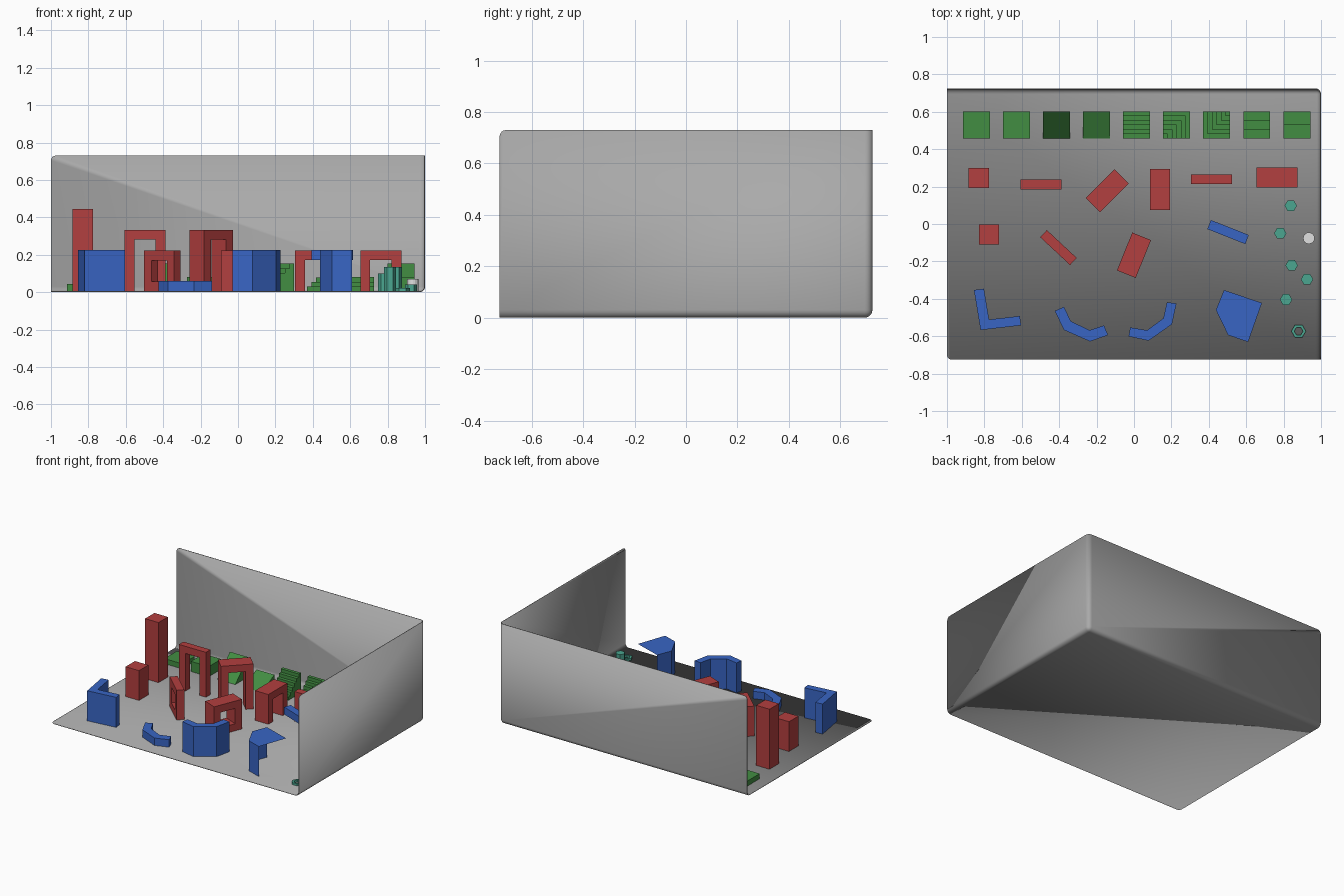
import bpy, bmesh, math
from mathutils import Matrix, Vector

if "Cube" in bpy.data.objects:
    bpy.data.objects.remove(bpy.data.objects["Cube"])


def material(name, rgb):
    m = bpy.data.materials.new(name)
    m.diffuse_color = (*rgb, 1)
    m.use_nodes = True
    m.node_tree.nodes["Principled BSDF"].inputs["Base Color"].default_value = m.diffuse_color
    return m


GREY = material("grey", (0.40, 0.40, 0.40))
GREEN = material("green", (0.055, 0.27, 0.055))
RED = material("red", (0.45, 0.05, 0.05))
BLUE = material("blue", (0.04, 0.13, 0.55))
TEAL = material("teal", (0.07, 0.38, 0.28))
WHITE = material("light_grey", (0.75, 0.75, 0.75))
FLOOR = 0.006


def finish(bm, name, mat, loc=(0, 0, 0), angle=0):
    me = bpy.data.meshes.new(name)
    bm.to_mesh(me)
    bm.free()
    me.materials.append(mat)
    ob = bpy.data.objects.new(name, me)
    ob.location = loc
    ob.rotation_euler.z = math.radians(angle)
    bpy.context.collection.objects.link(ob)
    return ob


def prism(name, pts, lo, hi, mat, plane="XY", hole=None, loc=(0, 0, FLOOR), angle=0):
    """Extrude a 2D outline (optionally with a matching hole) along the third axis."""
    place = {"XY": lambda u, v, w: (u, v, w),
             "XZ": lambda u, v, w: (u, w, v),
             "YZ": lambda u, v, w: (w, u, v)}[plane]
    bm = bmesh.new()
    n = len(pts)
    loops = [pts] + ([hole] if hole else [])
    rings = [[[bm.verts.new(place(u, v, w)) for u, v in lp] for w in (lo, hi)] for lp in loops]
    for a, b in rings:
        for i in range(n):
            j = (i + 1) % n
            bm.faces.new((a[i], a[j], b[j], b[i]))
    for k in (0, 1):
        if hole:
            o, h = rings[0][k], rings[1][k]
            for i in range(n):
                j = (i + 1) % n
                bm.faces.new((o[i], o[j], h[j], h[i]))
        else:
            bm.faces.new(rings[0][k])
    bmesh.ops.recalc_face_normals(bm, faces=bm.faces)
    return finish(bm, name, mat, loc, angle)


def rect(x0, y0, x1, y1):
    return [(x0, y0), (x1, y0), (x1, y1), (x0, y1)]


def ngon(r, n):
    return [(r * math.cos(math.tau * i / n), r * math.sin(math.tau * i / n)) for i in range(n)]


# Room shell: floor, back wall and right wall with rounded joins
bm = bmesh.new()
X, Y, H = 1.0, 0.725, 0.73
a, b, c, d, e, f, g = [bm.verts.new(p) for p in (
    (-X, -Y, 0), (X, -Y, 0), (X, Y, 0), (-X, Y, 0), (-X, Y, H), (X, Y, H), (X, -Y, H))]
for q in ((a, b, c, d), (d, c, f, e), (c, b, g, f)):
    bm.faces.new(q)
bmesh.ops.bevel(bm, geom=[a, e, g], offset=0.025, segments=4, profile=0.5, affect='VERTICES')
joins = [ed for ed in bm.edges if len(ed.link_faces) == 2]
bmesh.ops.bevel(bm, geom=joins, offset=0.03, segments=5, profile=0.5, affect='EDGES')
shell = finish(bm, "room_shell", GREY)
sol = shell.modifiers.new("thickness", 'SOLIDIFY')
sol.thickness = 0.005
sol.offset = 1
bpy.context.view_layer.objects.active = shell
shell.select_set(True)
bpy.ops.object.shade_smooth_by_angle(angle=math.radians(40))
shell.select_set(False)

# Green row of slabs, ramps and stairs
S = 0.144
s = S / 2


def slot(i):
    return (-0.843 + 0.2142 * i, 0.53, FLOOR)


def stair_profile(n, h):
    pts = [(s, 0), (-s, 0)]
    for k in range(n):
        pts += [(-s + S * k / n, h * (k + 1) / n), (-s + S * (k + 1) / n, h * (k + 1) / n)]
    return pts


for i, h in ((0, 0.037), (1, 0.074)):
    prism("slab", rect(-s, -s, s, s), 0, h, GREEN, loc=slot(i))
for i, h in ((2, 0.146), (3, 0.074)):
    prism("ramp", [(-s, 0), (s, 0), (s, h)], -s, s, GREEN, "YZ", loc=slot(i))
for i, n, h in ((4, 6, 0.146), (7, 3, 0.074), (8, 2, 0.146)):
    prism("stairs", stair_profile(n, h), -s, s, GREEN, "YZ", loc=slot(i))
N, RISE = 6, 0.146 / 6
for k in range(N):
    t = -s + S * k / N
    inner = rect(-s, -s, s, s) if k == 0 else [(t, -s), (s, -s), (s, s), (-s, s), (-s, t), (t, t)]
    prism("inner_corner_step", inner, k * RISE, (k + 1) * RISE, GREEN, loc=slot(5))
    prism("outer_corner_step", rect(t, t, s, s), k * RISE, (k + 1) * RISE, GREEN, loc=slot(6))


# Red pillars, doorways and window blocks
def doorway(x, y, depth, h, angle=0):
    w, t = 0.109, 0.052
    pts = [(-w, 0), (-w + t, 0), (-w + t, h - t), (w - t, h - t), (w - t, 0), (w, 0), (w, h), (-w, h)]
    prism("doorway", pts, -depth / 2, depth / 2, RED, "XZ", loc=(x, y, FLOOR), angle=angle)


def window(x, y, depth, angle):
    prism("window_block", rect(-0.109, 0, 0.109, 0.217), -depth / 2, depth / 2, RED, "XZ",
          hole=rect(-0.057, 0.052, 0.057, 0.163), loc=(x, y, FLOOR), angle=angle)


p = 0.054
prism("tall_pillar", rect(-p, -p, p, p), 0, 0.438, RED, loc=(-0.83, 0.246, FLOOR))
prism("short_pillar", rect(-p, -p, p, p), 0, 0.217, RED, loc=(-0.776, -0.056, FLOOR))
doorway(-0.497, 0.211, 0.052, 0.327)
doorway(-0.143, 0.178, 0.108, 0.327, 45)
doorway(0.139, 0.184, 0.108, 0.217, 90)
doorway(0.415, 0.239, 0.052, 0.217)
doorway(0.764, 0.248, 0.108, 0.217)
window(-0.404, -0.126, 0.052, -43)
window(0.0, -0.167, 0.108, 68)

# Blue angled walls, low curb and floating beam
prism("corner_wall", [(-0.856, -0.353), (-0.802, -0.346), (-0.775, -0.511), (-0.610, -0.492),
                      (-0.604, -0.542), (-0.820, -0.567)], 0, 0.219, BLUE)
prism("low_curb", [(-0.424, -0.465), (-0.374, -0.567), (-0.235, -0.628), (-0.139, -0.594),
                   (-0.160, -0.542), (-0.237, -0.568), (-0.337, -0.520), (-0.375, -0.443)],
      0, 0.054, BLUE)
prism("bent_wall", [(-0.029, -0.601), (0.078, -0.624), (0.203, -0.536), (0.227, -0.425),
                    (0.176, -0.418), (0.157, -0.504), (0.070, -0.568), (-0.020, -0.553)],
      0, 0.219, BLUE)
prism("floating_beam", rect(-0.109, -0.026, 0.109, 0.026), 0.165, 0.219, BLUE,
      loc=(0.503, -0.043, FLOOR), angle=-21.5)

# Blue open shelter: flat roof with only three of its five sides walled
bm = bmesh.new()
out = [(0.481, -0.353), (0.438, -0.460), (0.503, -0.594), (0.610, -0.631), (0.684, -0.422)]
top = [bm.verts.new((x, y, 0.219)) for x, y in out]
low = [bm.verts.new((x, y, 0)) for x, y in out[:4]]
bm.faces.new(top)
for i in range(3):
    bm.faces.new((top[i + 1], top[i], low[i], low[i + 1]))
finish(bm, "open_shelter", BLUE, (0, 0, FLOOR))

# Teal hexagonal posts, light round post and hollow ring
for x, y, h in ((0.838, 0.098, 0.128), (0.782, -0.050, 0.095), (0.843, -0.221, 0.128),
                (0.925, -0.296, 0.036), (0.813, -0.404, 0.128)):
    prism("hex_post", ngon(0.033, 6), 0, h, TEAL, loc=(x, y, FLOOR))
prism("round_post", ngon(0.031, 16), 0, 0.064, WHITE, loc=(0.935, -0.076, FLOOR))
prism("hex_ring", ngon(0.039, 6), 0, 0.015, TEAL, hole=ngon(0.023, 6), loc=(0.88, -0.573, FLOOR))
